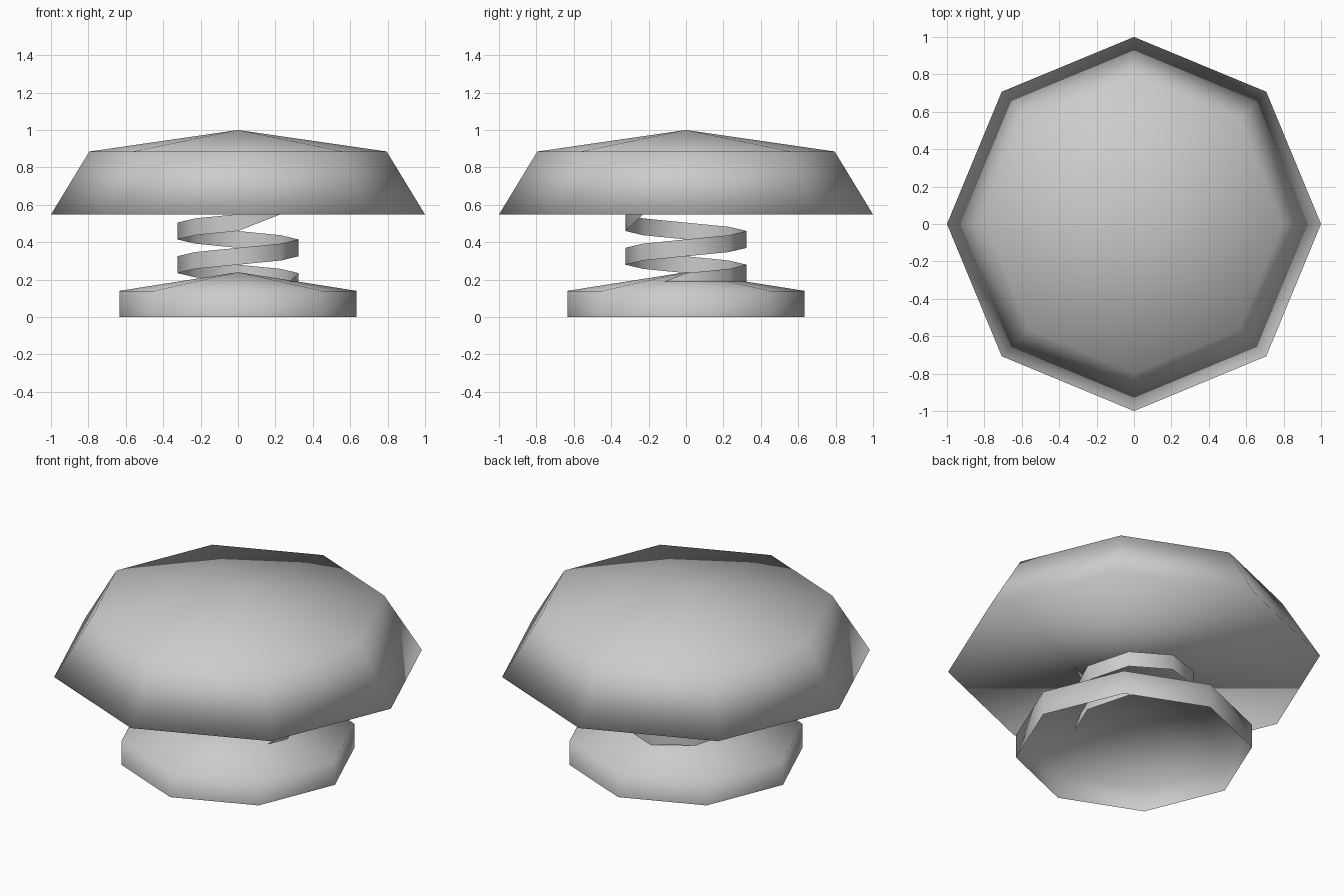
import bpy
import bmesh
from math import cos, sin, pi

SIDES = 8

cube = bpy.data.objects.get("Cube")
if cube:
    bpy.data.objects.remove(cube, do_unlink=True)

# One plain grey for everything
grey = bpy.data.materials.new("plain grey")
grey.use_nodes = True
colour = (0.6, 0.6, 0.6, 1)
grey.diffuse_color = colour
grey.node_tree.nodes["Principled BSDF"].inputs["Base Color"].default_value = colour


def ring_point(radius, step, z):
    angle = 2 * pi * step / SIDES
    return (radius * cos(angle), radius * sin(angle), z)


def finish(name, bm):
    mesh = bpy.data.meshes.new(name)
    bm.to_mesh(mesh)
    bm.free()
    mesh.materials.append(grey)
    mesh.shade_smooth()
    obj = bpy.data.objects.new(name, mesh)
    bpy.context.collection.objects.link(obj)


def domed_disc(name, bottom, rim, apex_z, closed):
    """Eight-sided wall with a shallow pointed roof; underside optional."""
    bm = bmesh.new()
    low, high = [[bm.verts.new(ring_point(r, i, z)) for i in range(SIDES)]
                 for r, z in (bottom, rim)]
    apex = bm.verts.new((0, 0, apex_z))
    for i in range(SIDES):
        j = (i + 1) % SIDES
        bm.faces.new((low[i], low[j], high[j], high[i]))
        bm.faces.new((high[i], high[j], apex))
    if closed:
        bm.faces.new(low[::-1])
    finish(name, bm)


def spring_ribbon(name, radius, turns, start_z, rise, half_height):
    """Upright ribbon wound counter-clockwise, pinched to a point at both ends."""
    bm = bmesh.new()
    count = turns * SIDES
    columns = []
    for k in range(count + 1):
        z = start_z + rise * k
        step = k - 1
        if k == 0:
            columns.append([bm.verts.new(ring_point(radius, step, z - half_height / 2))])
        elif k == count:
            columns.append([bm.verts.new(ring_point(radius, step, z + half_height / 2))])
        else:
            columns.append([bm.verts.new(ring_point(radius, step, z + d))
                            for d in (-half_height, half_height)])
    for a, b in zip(columns, columns[1:]):
        bm.faces.new([a[0]] + b + a[:0:-1])
    finish(name, bm)


# Parts from the ground up
domed_disc("base", (0.634, 0), (0.634, 0.14), 0.24, closed=False)
spring_ribbon("spring", 0.324, 2, 0.1675, 0.0225, 0.045)
domed_disc("top_pad", (1, 0.548), (0.795, 0.885), 1.0, closed=True)
